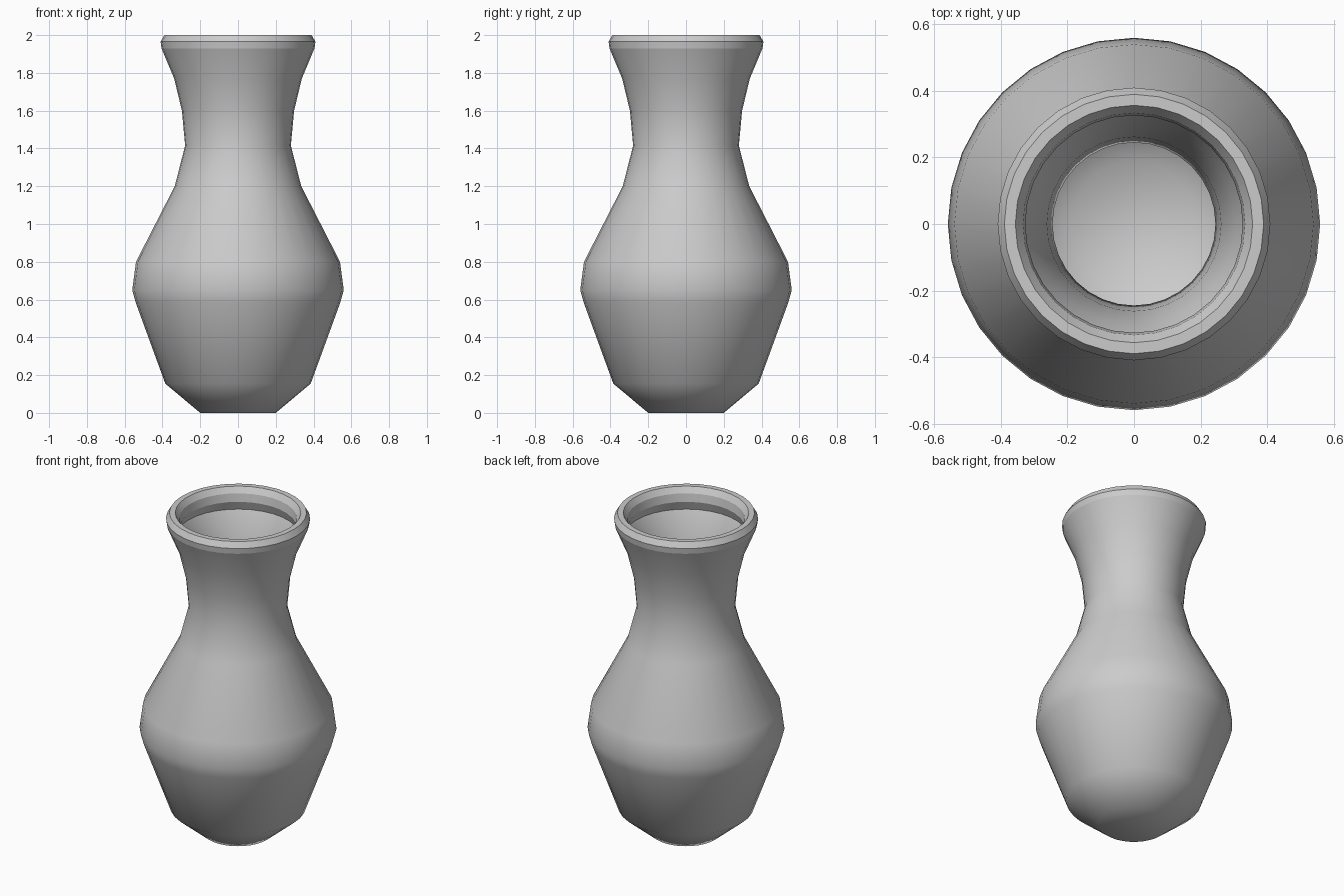
import bpy, bmesh, math
from mathutils import Vector

if "Cube" in bpy.data.objects:
    bpy.data.objects.remove(bpy.data.objects["Cube"])

SIDES = 32

# (radius, z) from the underside, up the outside, over the rim, down the inside
outer = [(0.2, 0), (0.385, 0.155), (0.542, 0.585), (0.56, 0.65), (0.54, 0.8),
         (0.335, 1.2), (0.28, 1.415), (0.297, 1.6), (0.338, 1.77)]
rim = [(0.405, 1.93), (0.41, 1.965), (0.39, 2.0), (0.357, 2.0),
       (0.334, 1.965), (0.327, 1.915), (0.347, 1.86)]
inner = [(0.304, 1.77), (0.262, 1.6), (0.245, 1.415), (0.3, 1.19), (0.505, 0.79),
         (0.525, 0.65), (0.508, 0.595), (0.355, 0.175), (0.19, 0.035)]


def make_vase(name):
    bm = bmesh.new()
    rings = []
    for r, z in outer + rim + inner:
        rings.append([bm.verts.new((r * math.cos(2 * math.pi * i / SIDES),
                                    r * math.sin(2 * math.pi * i / SIDES), z))
                      for i in range(SIDES)])
    # walls
    for a, b in zip(rings, rings[1:]):
        for i in range(SIDES):
            j = (i + 1) % SIDES
            bm.faces.new((a[i], a[j], b[j], b[i]))
    # underside and inside floor
    bm.faces.new(rings[0][::-1])
    bm.faces.new(rings[-1])
    for f in bm.faces:
        f.smooth = True
    # crisp creases on the rim rings
    first = len(outer)
    for ring in rings[first:first + len(rim)]:
        for i in range(SIDES):
            bm.edges.get((ring[i], ring[(i + 1) % SIDES])).smooth = False
    mesh = bpy.data.meshes.new(name)
    bm.to_mesh(mesh)
    bm.free()
    obj = bpy.data.objects.new(name, mesh)
    bpy.context.collection.objects.link(obj)
    return obj


make_vase("vase")
